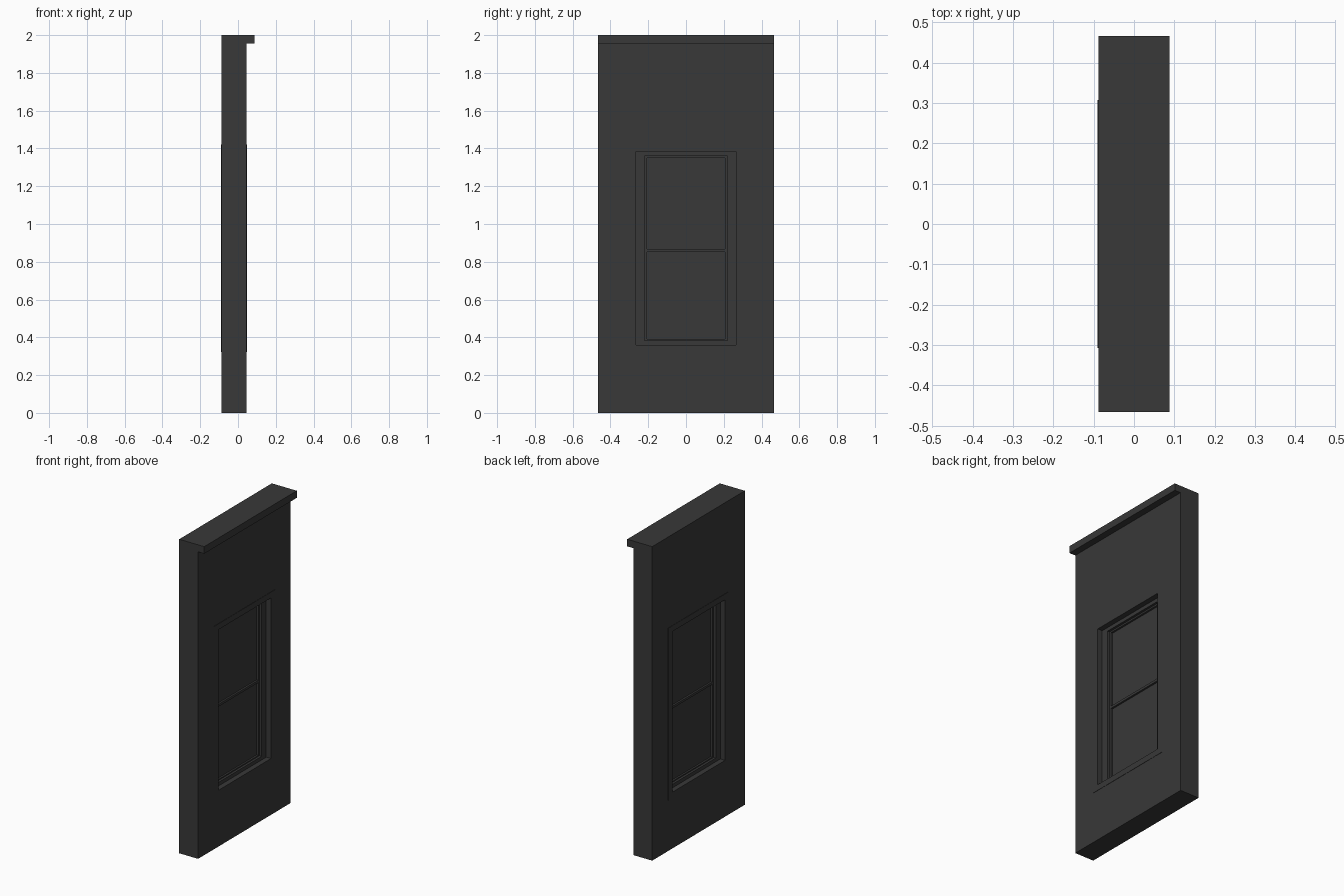
import bpy
import bmesh

if "Cube" in bpy.data.objects:
    bpy.data.objects.remove(bpy.data.objects["Cube"])

charcoal = bpy.data.materials.new("charcoal")
charcoal.use_nodes = True
colour = (0.04, 0.04, 0.04, 1)
charcoal.diffuse_color = colour
charcoal.node_tree.nodes["Principled BSDF"].inputs["Base Color"].default_value = colour


def finish(name, bm):
    bmesh.ops.recalc_face_normals(bm, faces=bm.faces[:])
    mesh = bpy.data.meshes.new(name)
    bm.to_mesh(mesh)
    bm.free()
    mesh.materials.append(charcoal)
    obj = bpy.data.objects.new(name, mesh)
    bpy.context.collection.objects.link(obj)
    return obj


def box(name, x0, x1, half, z0, z1):
    """Block centred on y = 0."""
    bm = bmesh.new()
    bmesh.ops.create_cube(bm, size=1)
    for v in bm.verts:
        v.co.x = x1 if v.co.x > 0 else x0
        v.co.y = half if v.co.y > 0 else -half
        v.co.z = z1 if v.co.z > 0 else z0
    return finish(name, bm)


def ring(name, x0, x1, outer, inner):
    """Rectangular frame; outer and inner are (half width, bottom, top)."""
    bm = bmesh.new()
    loops = []
    for x in (x0, x1):
        for half, low, high in (outer, inner):
            corners = ((-half, low), (half, low), (half, high), (-half, high))
            loops.append([bm.verts.new((x, y, z)) for y, z in corners])
    back_out, back_in, front_out, front_in = loops
    for a, b in ((back_out, back_in), (back_in, front_in),
                 (front_in, front_out), (front_out, back_out)):
        for i in range(4):
            j = (i + 1) % 4
            bm.faces.new((a[i], a[j], b[j], b[i]))
    return finish(name, bm)


# Nested window outlines, from the casing edge to the glass
BACK, FRONT = -0.088, 0.045
MID = (BACK + FRONT) / 2
casing = (0.307, 0.323, 1.42)
opening = (0.265, 0.36, 1.383)
frame = (0.219, 0.383, 1.36)
glass = (0.206, 0.39, 1.35)

# Wall with its opening, and the cornice along the top
ring("wall", BACK, FRONT, (0.466, 0, 2), opening)
box("cornice", FRONT, 0.088, 0.466, 1.955, 2)

# Window, the same on both sides of the wall
ring("casing", BACK - 0.002, FRONT + 0.002, casing, opening)
ring("window_frame", MID - 0.035, MID + 0.035, opening, frame)
ring("sash", MID - 0.02, MID + 0.02, frame, glass)
box("meeting_rail", MID - 0.02, MID + 0.02, glass[0], 0.853, 0.868)
box("window_pane", MID - 0.008, MID + 0.008, glass[0], glass[1], glass[2])
